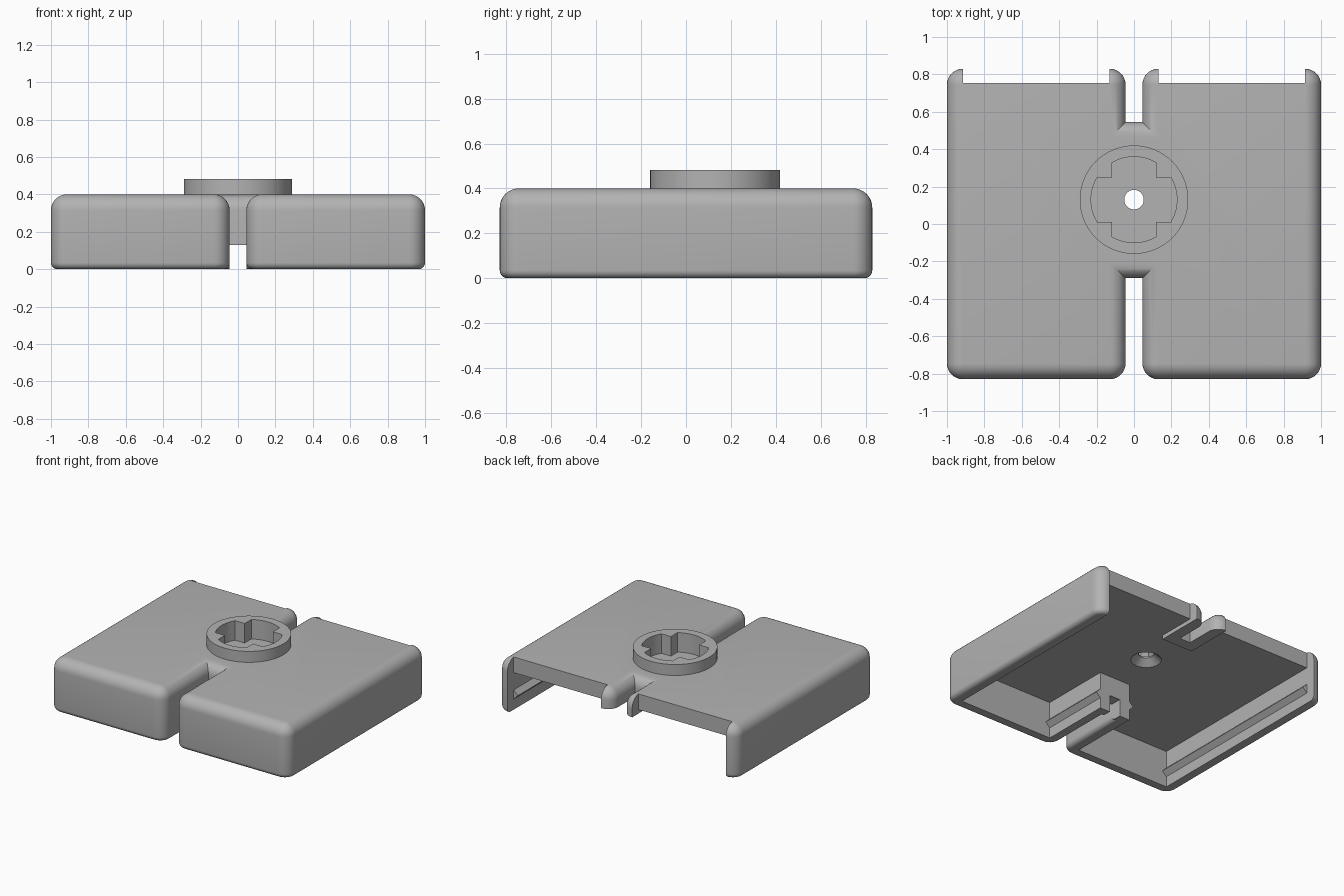
import bpy, bmesh, math
from mathutils import Vector

cube = bpy.data.objects.get("Cube")
if cube:
    bpy.data.objects.remove(cube, do_unlink=True)

grey = bpy.data.materials.new("light_grey")
grey.use_nodes = True
colour = (0.45, 0.45, 0.45, 1)
grey.diffuse_color = colour
grey.node_tree.nodes["Principled BSDF"].inputs["Base Color"].default_value = colour

W, D, H = 1.0, 0.83, 0.4          # half width, half depth, height
R, FOOT = 0.085, 0.035            # top and bottom rounding
SLOT, WALL = 0.045, 0.085         # slot half width, wall thickness
ROOF = 0.28                       # underside of the top plate
HUB_Y = 0.13
INNER, RIB = W - WALL, SLOT + WALL
FRONT_IN, RIB_END = -D + WALL, -0.205


def loft(name, rings):
    """Solid skinned through equal-length rings, capped at both ends."""
    bm = bmesh.new()
    loops = [[bm.verts.new(p) for p in ring] for ring in rings]
    n = len(loops[0])
    for a, b in zip(loops, loops[1:]):
        for i in range(n):
            j = (i + 1) % n
            bm.faces.new((a[i], a[j], b[j], b[i]))
    bm.faces.new(loops[0][::-1])
    bm.faces.new(loops[-1])
    bmesh.ops.remove_doubles(bm, verts=bm.verts, dist=1e-5)
    bmesh.ops.recalc_face_normals(bm, faces=bm.faces)
    mesh = bpy.data.meshes.new(name)
    bm.to_mesh(mesh)
    bm.free()
    mesh.materials.append(grey)
    obj = bpy.data.objects.new(name, mesh)
    bpy.context.collection.objects.link(obj)
    return obj


def box(name, x0, x1, y0, y1, z0, z1):
    return loft(name, [[(x0, y0, z), (x1, y0, z), (x1, y1, z), (x0, y1, z)] for z in (z0, z1)])


def disc(radius, z, n=64):
    return [(radius * math.cos(math.tau * i / n), HUB_Y + radius * math.sin(math.tau * i / n), z)
            for i in range(n)]


def combine(target, other, operation):
    """Apply a boolean and discard the helper."""
    mod = target.modifiers.new("cut", "BOOLEAN")
    mod.operation, mod.solver, mod.object = operation, "EXACT", other
    bpy.context.view_layer.objects.active = target
    bpy.ops.object.modifier_apply(modifier=mod.name)
    bpy.data.objects.remove(other, do_unlink=True)


def outline(inset, z, steps=8):
    """H-shaped footprint with rounded outer corners, moved inward by inset."""
    pts = []

    def arc(cx, cy, start):
        for i in range(steps + 1):
            t = start + math.pi / 2 * i / steps
            pts.append((cx + (R - inset) * math.cos(t), cy + (R - inset) * math.sin(t), z))

    s = SLOT + inset
    arc(W - R, -D + R, -math.pi / 2)
    arc(W - R, D - R, 0)
    arc(SLOT + R, D - R, math.pi / 2)
    pts.extend([(s, 0.545 - inset, z), (-s, 0.545 - inset, z)])
    arc(-SLOT - R, D - R, 0)
    arc(-W + R, D - R, math.pi / 2)
    arc(-W + R, -D + R, math.pi)
    arc(-SLOT - R, -D + R, -math.pi / 2)
    pts.extend([(-s, -0.29 + inset, z), (s, -0.29 + inset, z)])
    arc(SLOT + R, -D + R, math.pi)
    return pts


# Rounded slab with a slot at the front and the back
levels = []
for i in range(7):
    t = math.pi / 2 * i / 6
    levels.append((FOOT * (1 - math.sin(t)), FOOT * (1 - math.cos(t))))
for i in range(9):
    t = math.pi / 2 * i / 8
    levels.append((R * (1 - math.cos(t)), H - R + R * math.sin(t)))
body = loft("cover_body", [outline(inset, z) for inset, z in levels])

# Hollow underside, open at the back
for s in (1, -1):
    x0, x1 = sorted((s * RIB, s * INNER))
    combine(body, box("cavity", x0, x1, FRONT_IN, 1, -1, ROOF), "DIFFERENCE")
    combine(body, box("back_opening", x0, x1, 0.755, 1, -1, 1), "DIFFERENCE")
combine(body, box("centre_cavity", -RIB - 0.01, RIB + 0.01, RIB_END, 0.46, -1, ROOF), "DIFFERENCE")
combine(body, box("slot_end_notch", -SLOT, SLOT, -0.4, RIB_END + 0.1, -1, 0.13), "DIFFERENCE")
combine(body, box("back_rib_trim", -RIB - 0.01, RIB + 0.01, 0.4, 1, -1, 0.25), "DIFFERENCE")

# Raised hub with a cross-shaped socket and a countersunk hole
combine(body, loft("hub", [disc(0.29, 0.34), disc(0.29, 0.483)]), "UNION")
socket = []
rad, arm = 0.23, 0.118
half = math.asin(arm / rad)
for k in range(4):
    a = k * math.pi / 2
    for i in range(9):
        t = a - half + 2 * half * i / 8
        socket.append((rad * math.cos(t), HUB_Y + rad * math.sin(t)))
    t = a + math.pi / 4
    corner = arm * math.sqrt(2)
    socket.append((corner * math.cos(t), HUB_Y + corner * math.sin(t)))
combine(body, loft("socket", [[(x, y, z) for x, y in socket] for z in (0.335, 0.6)]), "DIFFERENCE")
combine(body, loft("screw_hole", [disc(0.105, ROOF - 0.02), disc(0.105, ROOF), disc(0.052, ROOF + 0.045),
                                  disc(0.052, 0.6)]), "DIFFERENCE")

bpy.ops.object.select_all(action="DESELECT")
body.select_set(True)
bpy.context.view_layer.objects.active = body
bpy.ops.object.shade_smooth_by_angle(angle=math.radians(30))


# Triangular snap rails along the side walls and the front slot ribs
def rail(name, x, direction, y0, y1):
    root, tip = x - direction * 0.01, x + direction * 0.035
    loft(name, [[(root, y, 0.07), (tip, y, 0.115), (root, y, 0.16)] for y in (y0, y1)])


for side, s in (("left", 1), ("right", -1)):
    rail(side + "_outer_rail", s * INNER, -s, FRONT_IN, 0.755)
    rail(side + "_slot_rail", s * RIB, s, FRONT_IN, RIB_END)
